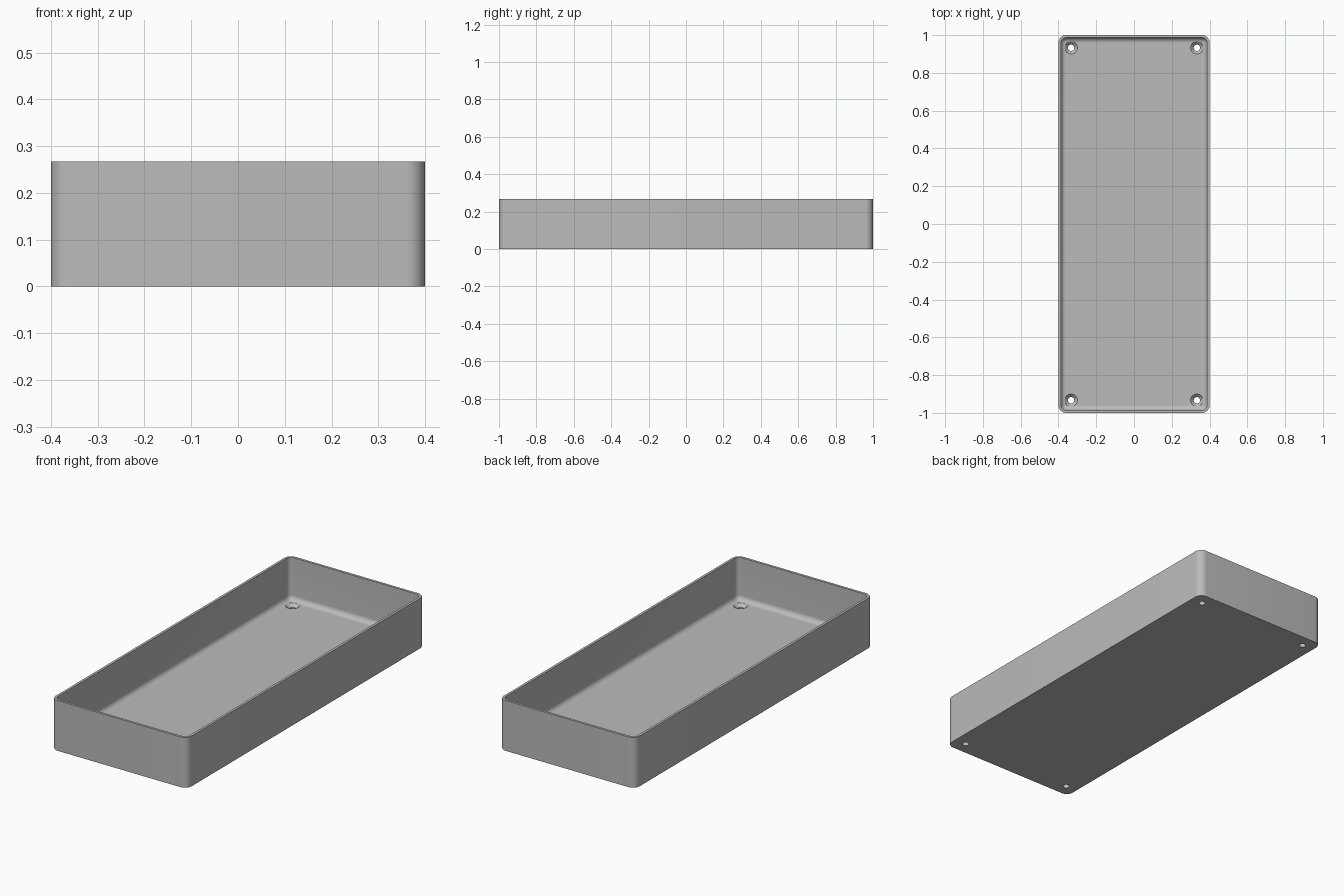
import bpy, bmesh, math
from mathutils import Vector

cube = bpy.data.objects.get("Cube")
if cube:
    bpy.data.objects.remove(cube, do_unlink=True)

HALF_X, HALF_Y, HEIGHT = 0.4, 1.0, 0.267
CORNER, WALL, FLOOR, FILLET = 0.04, 0.0133, 0.04, 0.0267
SEGMENTS = 10

grey = bpy.data.materials.new("plain_grey")
grey.use_nodes = True
colour = (0.5, 0.5, 0.5, 1)
grey.diffuse_color = colour
grey.node_tree.nodes["Principled BSDF"].inputs["Base Color"].default_value = colour


def rounded_ring(bm, inset, z):
    """Rounded rectangle of vertices, pulled in from the outer wall."""
    radius = max(CORNER - inset, 0.0002)
    cx, cy = HALF_X - inset - radius, HALF_Y - inset - radius
    ring = []
    for quarter, (sx, sy) in enumerate([(1, 1), (-1, 1), (-1, -1), (1, -1)]):
        for i in range(SEGMENTS + 1):
            a = math.pi / 2 * (quarter + i / SEGMENTS)
            ring.append(bm.verts.new((sx * cx + radius * math.cos(a),
                                      sy * cy + radius * math.sin(a), z)))
    return ring


def finish(bm, name):
    bmesh.ops.recalc_face_normals(bm, faces=bm.faces)
    mesh = bpy.data.meshes.new(name)
    bm.to_mesh(mesh)
    bm.free()
    obj = bpy.data.objects.new(name, mesh)
    bpy.context.collection.objects.link(obj)
    mesh.materials.append(grey)
    return obj


# Tray: outer wall, flat rim, inner wall and a rounded floor edge
profile = [(0, 0), (0, HEIGHT), (WALL, HEIGHT)]
for i in range(SEGMENTS + 1):
    a = math.pi / 2 * i / SEGMENTS
    profile.append((WALL + FILLET * (1 - math.cos(a)),
                    FLOOR + FILLET * (1 - math.sin(a))))
bm = bmesh.new()
rings = [rounded_ring(bm, inset, z) for inset, z in profile]
for low, high in zip(rings, rings[1:]):
    for i in range(len(low)):
        j = (i + 1) % len(low)
        bm.faces.new((low[i], low[j], high[j], high[i]))
bm.faces.new(rings[0])
bm.faces.new(rings[-1])
tray = finish(bm, "tray")

# Countersunk screw hole cutters, one lathe shape in each corner
HOLE, HEAD = 0.0167, 0.0333
shape = [(HOLE, -0.02), (HOLE, FLOOR - (HEAD - HOLE)), (HEAD, FLOOR), (HEAD, FLOOR + 0.03)]
bm = bmesh.new()
for sx in (-1, 1):
    for sy in (-1, 1):
        centre = Vector((sx * 0.333, sy * 0.933, 0))
        loops = []
        for r, z in shape:
            loops.append([bm.verts.new(centre + Vector((r * math.cos(t), r * math.sin(t), z)))
                          for t in (math.tau * k / 32 for k in range(32))])
        for low, high in zip(loops, loops[1:]):
            for k in range(32):
                n = (k + 1) % 32
                bm.faces.new((low[k], low[n], high[n], high[k]))
        bm.faces.new(loops[0])
        bm.faces.new(loops[-1])
cutter = finish(bm, "screw_hole_cutter")
cutter.hide_render = True
cutter.hide_viewport = True

# Cut the holes and smooth the rounded surfaces
cut = tray.modifiers.new("screw_holes", "BOOLEAN")
cut.operation = "DIFFERENCE"
cut.solver = "EXACT"
cut.object = cutter
bpy.context.view_layer.objects.active = tray
tray.select_set(True)
bpy.ops.object.modifier_apply(modifier=cut.name)
bpy.data.objects.remove(cutter, do_unlink=True)
bpy.ops.object.shade_smooth_by_angle(angle=math.radians(30))
